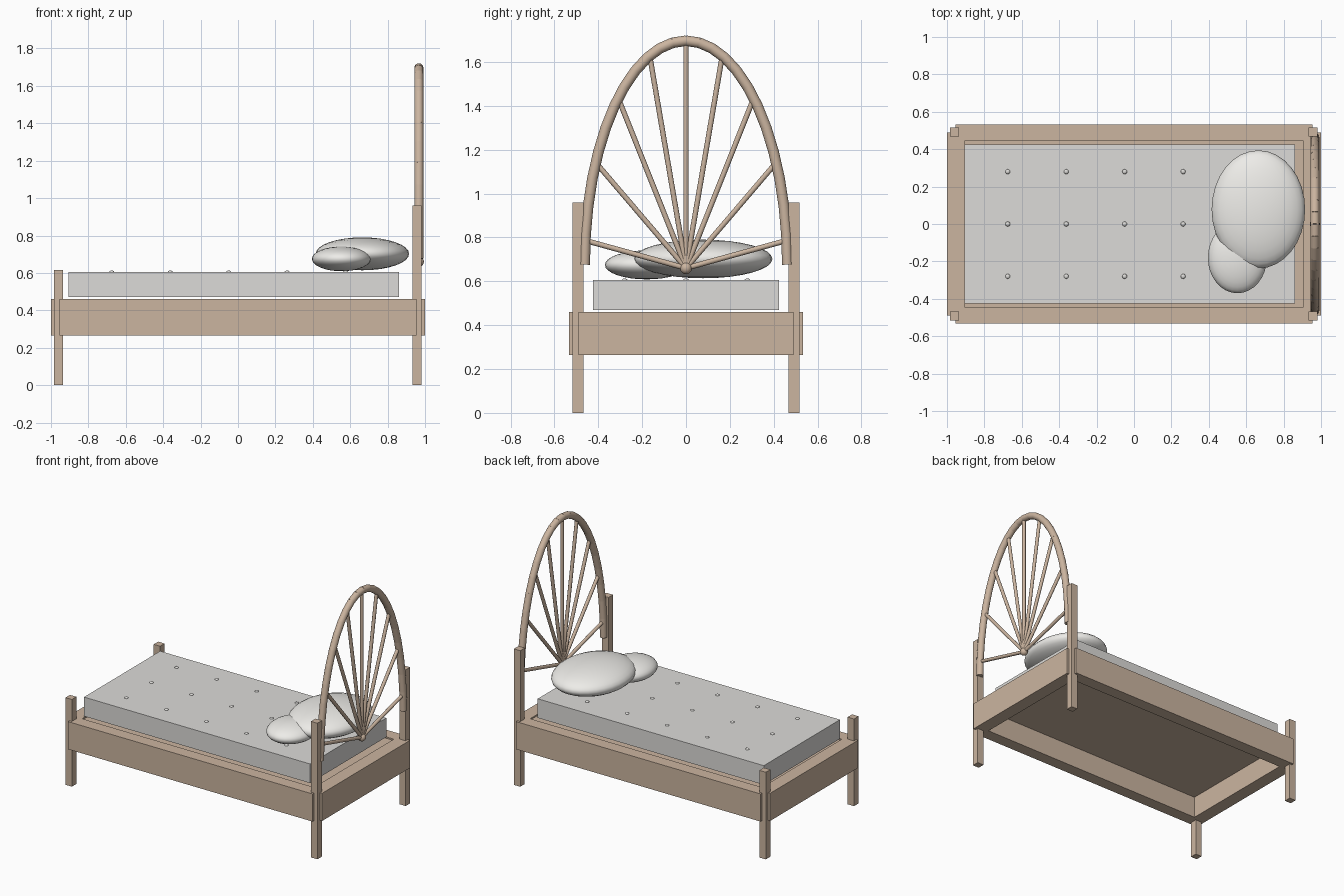
import bpy
from math import sin, cos, radians, pi
from mathutils import Vector

if "Cube" in bpy.data.objects:
    bpy.data.objects.remove(bpy.data.objects["Cube"])

wood = bpy.data.materials.new("wood")
wood.diffuse_color = (0.60, 0.46, 0.35, 1)
wood.use_nodes = True
wood.node_tree.nodes["Principled BSDF"].inputs["Base Color"].default_value = wood.diffuse_color
linen = bpy.data.materials.new("linen")
linen.diffuse_color = (0.72, 0.71, 0.69, 1)
linen.use_nodes = True
linen.node_tree.nodes["Principled BSDF"].inputs["Base Color"].default_value = linen.diffuse_color
cotton = bpy.data.materials.new("cotton")
cotton.diffuse_color = (0.85, 0.84, 0.81, 1)
cotton.use_nodes = True
cotton.node_tree.nodes["Principled BSDF"].inputs["Base Color"].default_value = cotton.diffuse_color


def finish(name, mat):
    ob = bpy.context.object
    ob.name = name
    ob.data.materials.append(mat)
    return ob


def box(name, lo, hi, mat=wood):
    lo, hi = Vector(lo), Vector(hi)
    bpy.ops.mesh.primitive_cube_add(size=1, location=(lo + hi) / 2)
    ob = finish(name, mat)
    ob.scale = hi - lo
    bpy.ops.object.transform_apply(location=False, rotation=False, scale=True)


def rod(name, a, b, r, sides=16):
    a, b = Vector(a), Vector(b)
    bpy.ops.mesh.primitive_cylinder_add(vertices=sides, radius=r, depth=(b - a).length,
                                        location=(a + b) / 2)
    ob = finish(name, wood)
    ob.rotation_euler = (b - a).to_track_quat('Z', 'Y').to_euler()
    bpy.ops.object.shade_smooth_by_angle(angle=radians(40))


def ball(name, loc, radii, mat, seg=32, rings=16):
    bpy.ops.mesh.primitive_uv_sphere_add(segments=seg, ring_count=rings, radius=1, location=loc)
    ob = finish(name, mat)
    ob.scale = radii
    bpy.ops.object.transform_apply(location=False, rotation=False, scale=True)
    bpy.ops.object.shade_smooth()


# Posts and side rails
for s, side in ((-1, "front"), (1, "back")):
    y0, y1 = sorted((s * 0.467, s * 0.517))
    box(f"{side}_foot_post", (-0.985, y0, 0), (-0.935, y1, 0.615))
    box(f"{side}_head_post", (0.932, y0, 0), (0.982, y1, 0.96))
    y0, y1 = sorted((s * 0.445, s * 0.533))
    box(f"{side}_side_rail", (-0.955, y0, 0.265), (0.955, y1, 0.46))

# End rails, base panel, mattress
box("foot_rail", (-1.0, -0.49, 0.265), (-0.905, 0.49, 0.46))
box("head_rail", (0.905, -0.49, 0.265), (1.0, 0.49, 0.46))
box("base_panel", (-0.905, -0.445, 0.42), (0.905, 0.445, 0.45))
box("mattress", (-0.905, -0.425, 0.47), (0.86, 0.425, 0.605), linen)

# Mattress buttons
for i in range(5):
    for y in (-0.28, 0, 0.28):
        ball("mattress_button", (-0.675 + 0.3125 * i, y, 0.605), (0.013, 0.013, 0.008),
             linen, 12, 8)

# Pillows
ball("large_pillow", (0.665, 0.078, 0.702), (0.25, 0.316, 0.088), cotton)
ball("small_pillow", (0.553, -0.18, 0.675), (0.158, 0.19, 0.066), cotton)

# Headboard arch of short overlapping rods
HX, HZ = 0.967, 0.68


def arch(t):
    return Vector((HX, 0.462 * cos(t), HZ + 1.017 * sin(t)))


N = 24
for i in range(N):
    a, b = arch(pi * i / N), arch(pi * (i + 1) / N)
    extra = (b - a) * 0.03
    rod("arch_segment", a - extra, b + extra, 0.024)

# Fan of spokes and hub
hub = Vector((HX, 0, 0.66))
for i in range(9):
    rod("arch_spoke", hub, arch(radians(6 + 21 * i)), 0.012, 12)
ball("spoke_hub", hub, (0.027, 0.027, 0.027), wood, 16, 10)
